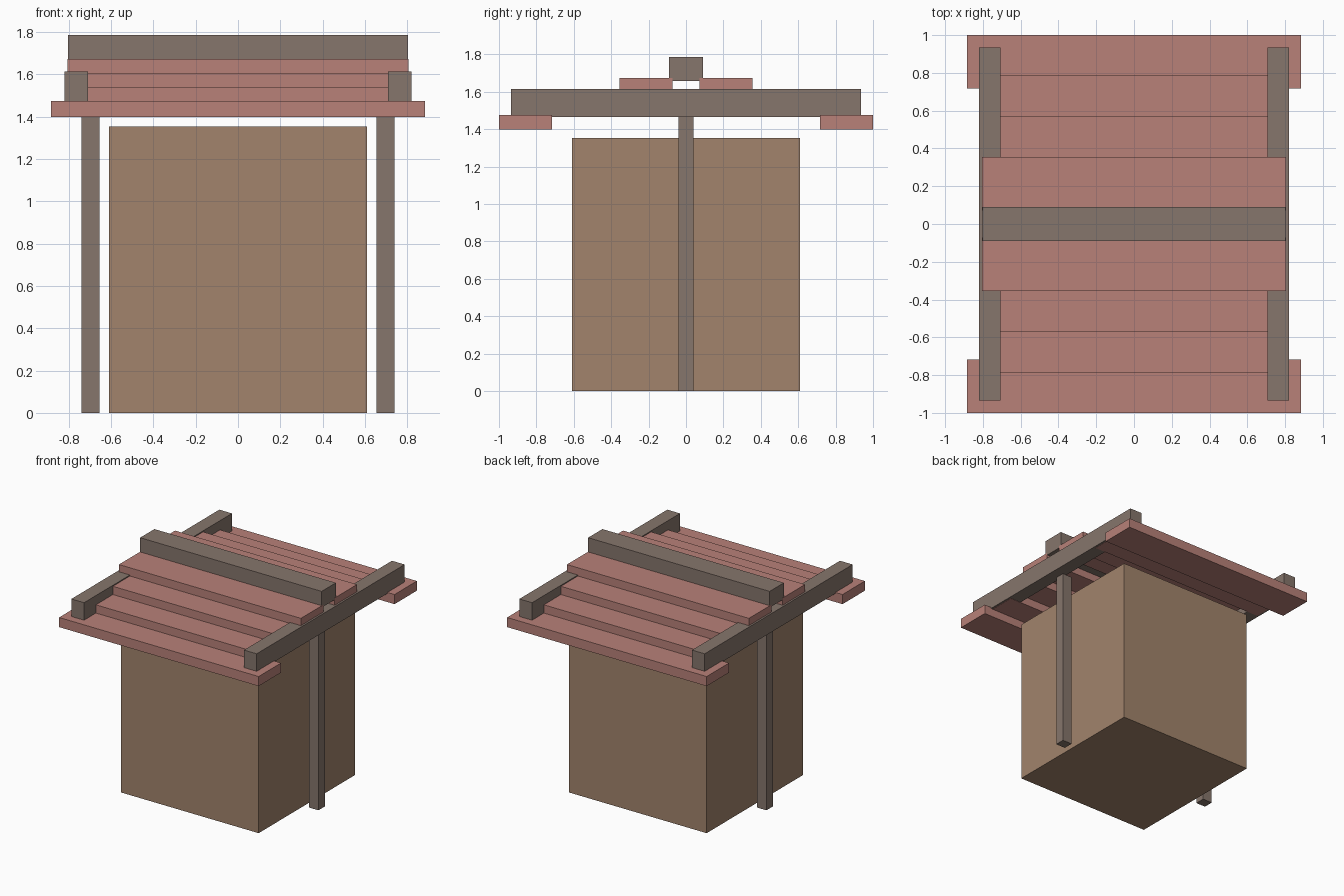
import bpy

if "Cube" in bpy.data.objects:
    bpy.data.objects.remove(bpy.data.objects["Cube"])


def material(name, color):
    m = bpy.data.materials.new(name)
    m.diffuse_color = (*color, 1)
    m.use_nodes = True
    m.node_tree.nodes["Principled BSDF"].inputs["Base Color"].default_value = m.diffuse_color
    return m


WALL = material("wall_tan", (0.36, 0.23, 0.15))
BEAM = material("beam_brown", (0.24, 0.18, 0.15))
ROOF = material("roof_red", (0.48, 0.22, 0.19))


def box(name, x, y, z, mat):
    """Axis-aligned box from (min, max) pairs."""
    bpy.ops.mesh.primitive_cube_add(size=1, location=[(a + b) / 2 for a, b in (x, y, z)])
    ob = bpy.context.object
    ob.name = name
    ob.scale = [b - a for a, b in (x, y, z)]
    bpy.ops.object.transform_apply(location=False, rotation=False, scale=True)
    ob.data.materials.append(mat)
    return ob


def span(lo, hi, side):
    return tuple(sorted((lo * side, hi * side)))


# Main body
box("house_body", (-0.61, 0.61), (-0.61, 0.61), (0, 1.353), WALL)

# Posts and cross beams on both sides
for side, label in ((-1, "left"), (1, "right")):
    box(label + "_post", span(0.655, 0.74, side), (-0.04, 0.04), (0, 1.466), BEAM)
    box(label + "_roof_beam", span(0.708, 0.82, side), (-0.935, 0.935), (1.466, 1.615), BEAM)

# Stepped roof planks, eave first, climbing toward the ridge
for side, label in ((-1, "front"), (1, "back")):
    for i in range(4):
        half = 0.883 if i == 0 else 0.805
        outer = 1.0 - 0.215 * i
        z = 1.398 + 0.066 * i
        box(f"{label}_roof_plank_{i + 1}", (-half, half),
            span(outer - 0.283, outer, side), (z, z + 0.077), ROOF)

# Ridge beam
box("ridge_beam", (-0.803, 0.803), (-0.09, 0.09), (1.657, 1.787), BEAM)
